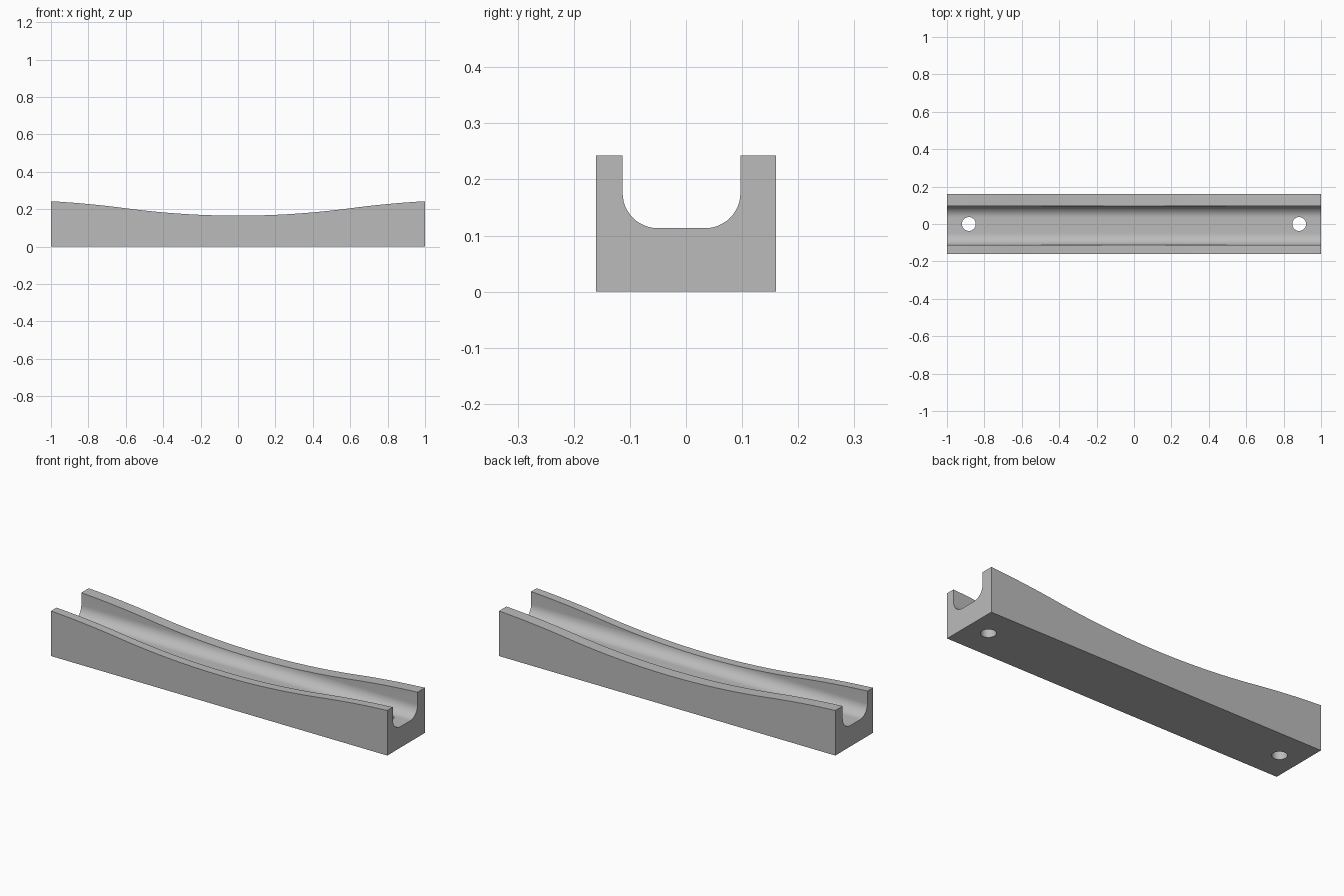
import bpy
import bmesh
from math import pi, cos, sin, radians
from mathutils import Vector, Matrix

old = bpy.data.objects.get("Cube")
if old:
    bpy.data.objects.remove(old, do_unlink=True)

GREY = (0.5, 0.5, 0.5, 1.0)
mat = bpy.data.materials.new("plain grey")
mat.use_nodes = True
mat.diffuse_color = GREY
mat.node_tree.nodes["Principled BSDF"].inputs["Base Color"].default_value = GREY


def finish(bm, name):
    bmesh.ops.recalc_face_normals(bm, faces=bm.faces)
    mesh = bpy.data.meshes.new(name)
    bm.to_mesh(mesh)
    bm.free()
    mesh.materials.append(mat)
    obj = bpy.data.objects.new(name, mesh)
    bpy.context.collection.objects.link(obj)
    return obj


def extrude_profile(name, points, direction):
    """Solid made by pushing a closed outline along a direction."""
    bm = bmesh.new()
    face = bm.faces.new([bm.verts.new(p) for p in points])
    geom = bmesh.ops.extrude_face_region(bm, geom=[face])["geom"]
    moved = [v for v in geom if isinstance(v, bmesh.types.BMVert)]
    bmesh.ops.translate(bm, verts=moved, vec=Vector(direction))
    return finish(bm, name)


def top_height(x):
    """Dished middle blending into ends that level off."""
    d = abs(x)
    if d < 0.6:
        return 0.165 + 0.11 * d * d
    d -= 0.6
    return 0.2046 + 0.132 * d - 0.095 * d * d


# Body: side outline with the curved top
STEPS = 40
outline = [(-1, -0.16, 0), (1, -0.16, 0)]
for i in range(STEPS + 1):
    x = 1 - 2 * i / STEPS
    outline.append((x, -0.16, top_height(x)))
body = extrude_profile("channel_block", outline, (0, 0.32, 0))

# Straight groove with rounded lower corners
left, right, floor, r = -0.113, 0.097, 0.113, 0.063
groove_outline = [(-1.1, right, 0.4), (-1.1, left, 0.4)]
for cy, start in ((left + r, pi), (right - r, 1.5 * pi)):
    for i in range(13):
        a = start + i / 12 * pi / 2
        groove_outline.append((-1.1, cy + r * cos(a), floor + r + r * sin(a)))
cutters = [extrude_profile("groove_cutter", groove_outline, (2.2, 0, 0))]

# Mounting holes near both ends
for side in (-1, 1):
    bm = bmesh.new()
    bmesh.ops.create_cone(bm, cap_ends=True, segments=40, radius1=0.037,
                          radius2=0.037, depth=0.6,
                          matrix=Matrix.Translation((side * 0.883, 0, 0.1)))
    cutters.append(finish(bm, "hole_cutter"))

# Cut, then discard the cutters
bpy.ops.object.select_all(action="DESELECT")
bpy.context.view_layer.objects.active = body
body.select_set(True)
for cutter in cutters:
    mod = body.modifiers.new("cut", "BOOLEAN")
    mod.operation = "DIFFERENCE"
    mod.solver = "EXACT"
    mod.object = cutter
    bpy.ops.object.modifier_apply(modifier=mod.name)
    bpy.data.objects.remove(cutter, do_unlink=True)

bpy.ops.object.shade_smooth_by_angle(angle=radians(30))
